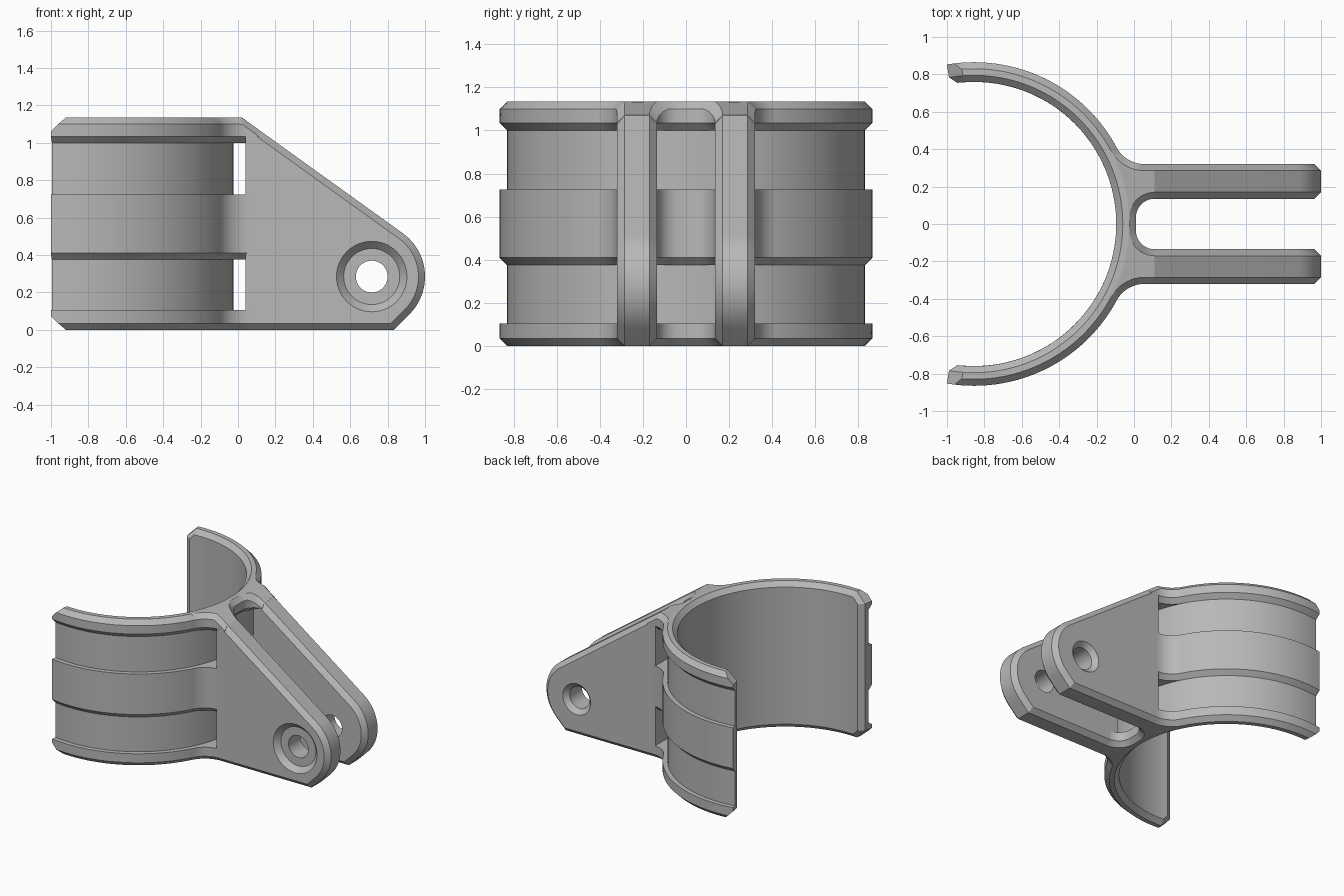
import bpy, bmesh
from math import sin, cos, pi, radians, sqrt, atan2

cube = bpy.data.objects.get("Cube")
if cube:
    bpy.data.objects.remove(cube, do_unlink=True)

H, C = 1.135, 0.035            # overall height, chamfer size
RX = -0.855                    # clip centre
R_IN, R_GROOVE, R_OUT = 0.76, 0.83, 0.865
PX, PZ, PR = 0.715, 0.285, 0.285   # pivot eye centre and radius
SLOPE = radians(54.3)          # direction of the sloping edge's normal
Y_IN, Y_OUT = 0.135, 0.32      # arm sides
ARM_X = 0.04                   # where the arms start

grey = bpy.data.materials.new("plain grey")
grey.use_nodes = True
grey.diffuse_color = (0.48, 0.48, 0.48, 1)
grey.node_tree.nodes["Principled BSDF"].inputs["Base Color"].default_value = grey.diffuse_color


def finish(bm, name):
    bmesh.ops.remove_doubles(bm, verts=bm.verts, dist=1e-5)
    bmesh.ops.recalc_face_normals(bm, faces=bm.faces)
    me = bpy.data.meshes.new(name)
    bm.to_mesh(me)
    bm.free()
    me.materials.append(grey)
    obj = bpy.data.objects.new(name, me)
    bpy.context.collection.objects.link(obj)
    smooth(me)
    return obj


def smooth(me):
    me.shade_smooth()
    me.set_sharp_from_angle(angle=radians(25))


def bridge(bm, loops):
    for a, b in zip(loops, loops[1:]):
        n = len(a)
        for i in range(n):
            j = (i + 1) % n
            bm.faces.new((a[i], a[j], b[j], b[i]))


def loft(name, layers):
    """Solid through matching loops of points, closed at both ends."""
    bm = bmesh.new()
    loops = [[bm.verts.new(p) for p in layer] for layer in layers]
    bridge(bm, loops)
    bm.faces.new(loops[0])
    bm.faces.new(loops[-1])
    return finish(bm, name)


def arc(cx, cy, r, a0, a1, n):
    return [(cx + r * cos(a0 + (a1 - a0) * i / n),
             cy + r * sin(a0 + (a1 - a0) * i / n)) for i in range(n + 1)]


# Clip: grooved cross-section swept round an arc, with chamfered ends
def end_angle(r, z):
    past = radians(6.8 if r < 0.77 else 9.7)
    return pi / 2 + past - max(0, z - 1.06, 0.075 - z) / r


def clip_ring():
    outer = [(R_GROOVE, 0), (R_OUT, C), (R_OUT, 0.075), (R_OUT, 0.105),
             (R_GROOVE, 0.105), (R_GROOVE, 0.375), (R_OUT, 0.41), (R_OUT, 0.725),
             (R_GROOVE, 0.725), (R_GROOVE, 1.0), (R_OUT, 1.035), (R_OUT, 1.06),
             (R_OUT, H - C), (R_GROOVE, H)]
    mid = [(R_IN + C, z) for r, z in outer]
    inner = [(R_IN + C if z in (0, H) else R_IN, z) for r, z in outer]
    bm = bmesh.new()

    def place(points, t):
        return [bm.verts.new((RX + r * cos(t * end_angle(r, z)),
                              r * sin(t * end_angle(r, z)), z)) for r, z in points]

    steps = 80
    loops = []
    for i in range(steps + 1):
        t = 2 * i / steps - 1
        out, inn = place(outer, t), place(inner, t)
        loops.append(out + inn[::-1])
        if i in (0, steps):
            m = place(mid, t)
            for a, b in ((out, m), (m, inn)):
                for k in range(len(a) - 1):
                    bm.faces.new((a[k], a[k + 1], b[k + 1], b[k]))
    bridge(bm, loops)
    return finish(bm, "clip_ring")


clip_ring()


# Webs: filleted pieces joining the clip bands to the arms
def web_outline(d):
    fillet = 0.17
    fy = Y_OUT + fillet
    fx = RX + sqrt((R_OUT + fillet) ** 2 - fy ** 2)
    theta = atan2(fy, fx - RX)
    corner = 0.1
    half = arc(0.01 + corner, Y_IN - corner, corner + d, pi, pi / 2, 10)
    half.append((0.01 + corner, Y_OUT - d))
    half += arc(fx, fy, fillet + d, -pi / 2, theta - pi, 12)
    half += arc(RX, 0, R_GROOVE - 0.01, theta, theta / 10, 9)
    return half + [(x, -y) for x, y in reversed(half)]


def web(name, levels):
    layers = []
    for z, d in levels:
        drop = 1 / (sin(SLOPE) / cos(SLOPE)) if z > 1.05 else 0
        layers.append([(x, y, z - max(0, x - 0.021) * drop) for x, y in web_outline(d)])
    loft(name, layers)


web("lower_web", [(0, C), (C, 0), (0.105, 0)])
web("middle_web", [(0.375, C), (0.41, 0), (0.725, 0)])
web("upper_web", [(1.0, C), (1.035, 0), (H - C, 0), (H, C)])


# Arms: chamfered plates with a rounded eye
def arm_outline(d):
    r = PR - d
    top = PZ + (r - (ARM_X - PX) * cos(SLOPE)) / sin(SLOPE)
    return ([(ARM_X, d), (PX + r * (sqrt(2) - 1), d)]
            + arc(PX, PZ, r, -pi / 4, SLOPE, 24) + [(ARM_X, top)])


def arm(name, side):
    levels = [(Y_IN, C), (Y_IN + C, 0), (Y_OUT - C, 0), (Y_OUT, C)]
    return loft(name, [[(x, side * y, z) for x, z in arm_outline(d)] for y, d in levels])


arms = [arm("front_arm", -1), arm("back_arm", 1)]

# Pivot hole: wide recess on the front, small countersink on the back
bore = [(-0.36, 0.227), (-0.28, 0.15), (-0.28, 0.085), (0.285, 0.085), (0.36, 0.16)]
cutter = loft("pivot_hole_cutter",
              [[(x, y, z) for x, z in arc(PX, PZ, r, 0, 2 * pi, 48)[:-1]] for y, r in bore])
cutter.hide_render = True
cutter.hide_viewport = False

for obj in arms:
    mod = obj.modifiers.new("pivot hole", 'BOOLEAN')
    mod.operation = 'DIFFERENCE'
    mod.solver = 'EXACT'
    mod.object = cutter
deps = bpy.context.evaluated_depsgraph_get()
cut = [bpy.data.meshes.new_from_object(o.evaluated_get(deps)) for o in arms]
for obj, me in zip(arms, cut):
    obj.modifiers.clear()
    obj.data = me
    smooth(me)
bpy.data.objects.remove(cutter, do_unlink=True)
